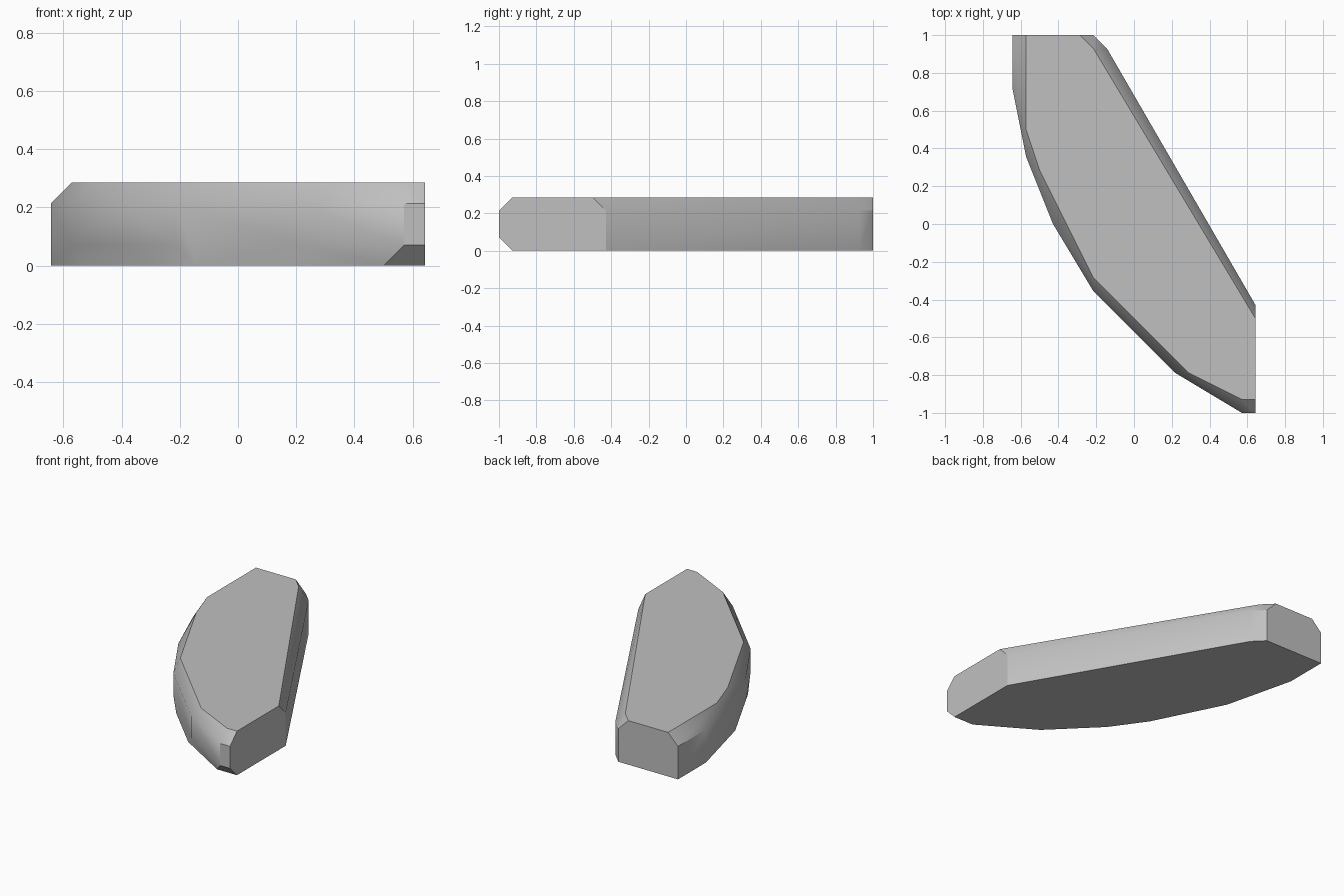
import bpy, bmesh, math

cube = bpy.data.objects.get("Cube")
if cube:
    bpy.data.objects.remove(cube, do_unlink=True)

U = 1 / 14          # modelling grid step
HEIGHT = 4 * U

# Plain grey stone
grey = bpy.data.materials.new("stone grey")
grey.use_nodes = True
grey.diffuse_color = (0.53, 0.53, 0.53, 1)
grey.node_tree.nodes["Principled BSDF"].inputs["Base Color"].default_value = grey.diffuse_color

# Outlines in grid steps: widest ring, chamfered top, base
straight_side = [(9, -6), (-2, 13), (-3, 14)]
waist = straight_side + [(-9, 14), (-9, 10), (-8, 5), (-6, 0), (-3, -5),
                         (3, -11), (8, -14), (9, -14)]
top = [(9, -7), (-3, 13), (-4, 14), (-8, 14), (-8, 7), (-7, 4), (-3, -4),
       (4, -11), (8, -13), (9, -13)]
base = straight_side + [(-9, 14), (-9, 10), (-7.4, 3.5), (-4.2, -2.9), (-2, -6),
                        (2, -10), (7, -13), (9, -13)]

# The slab is convex, so its skin is the hull of the stacked outlines
bm = bmesh.new()
for outline, z in ((base, 0), (waist, U), (waist, 3 * U), (top, HEIGHT)):
    for x, y in outline:
        bm.verts.new((x * U, y * U, z))
hull = bmesh.ops.convex_hull(bm, input=bm.verts)
loose = {v for v in hull["geom_interior"] + hull["geom_unused"]
         if isinstance(v, bmesh.types.BMVert)}
bmesh.ops.delete(bm, geom=list(loose), context="VERTS")
bmesh.ops.dissolve_limit(bm, angle_limit=math.radians(0.5),
                         verts=bm.verts, edges=bm.edges)
bmesh.ops.recalc_face_normals(bm, faces=bm.faces)

mesh = bpy.data.meshes.new("stone_slab")
bm.to_mesh(mesh)
bm.free()
mesh.materials.append(grey)
slab = bpy.data.objects.new("stone_slab", mesh)
bpy.context.collection.objects.link(slab)

# Soft sides, crisp top and ends
bpy.ops.object.select_all(action="DESELECT")
slab.select_set(True)
bpy.context.view_layer.objects.active = slab
bpy.ops.object.shade_smooth_by_angle(angle=math.radians(30))
